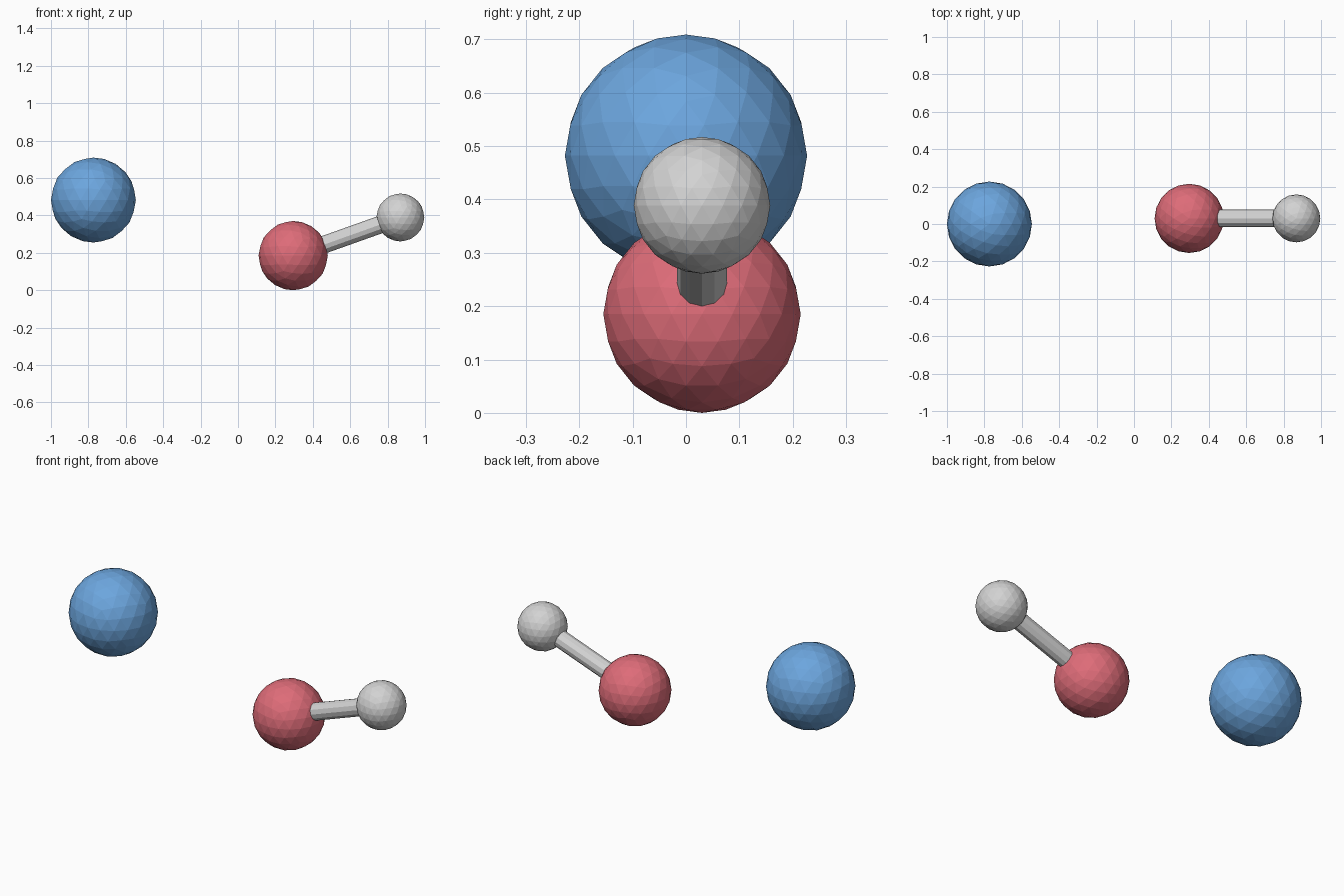
import bpy
from mathutils import Vector

cube = bpy.data.objects.get("Cube")
if cube:
    bpy.data.objects.remove(cube, do_unlink=True)


def material(name, rgb):
    mat = bpy.data.materials.new(name)
    mat.use_nodes = True
    mat.diffuse_color = (*rgb, 1)
    mat.node_tree.nodes["Principled BSDF"].inputs["Base Color"].default_value = (*rgb, 1)
    return mat


blue = material("sky blue", (0.15, 0.38, 0.73))
red = material("soft red", (0.73, 0.15, 0.19))
grey = material("light grey", (0.65, 0.65, 0.65))


def finish(name, mat):
    ob = bpy.context.object
    ob.name = name
    ob.data.materials.append(mat)


def ball(name, centre, radius, mat):
    bpy.ops.mesh.primitive_ico_sphere_add(subdivisions=3, radius=radius, location=centre)
    finish(name, mat)


def rod(name, start, end, radius, mat):
    axis = end - start
    bpy.ops.mesh.primitive_cylinder_add(
        vertices=12, radius=radius, depth=axis.length, location=(start + end) / 2,
        rotation=axis.to_track_quat("Z", "Y").to_euler())
    finish(name, mat)


# Centres of the two joined balls
red_centre = Vector((0.295, 0.03, 0.185))
grey_centre = Vector((0.868, 0.03, 0.389))

# Balls
ball("blue_ball", (-0.773, 0, 0.482), 0.227, blue)
ball("red_ball", red_centre, 0.185, red)
ball("grey_ball", grey_centre, 0.128, grey)

# Connecting rod
rod("connecting_rod", red_centre, grey_centre, 0.047, grey)
